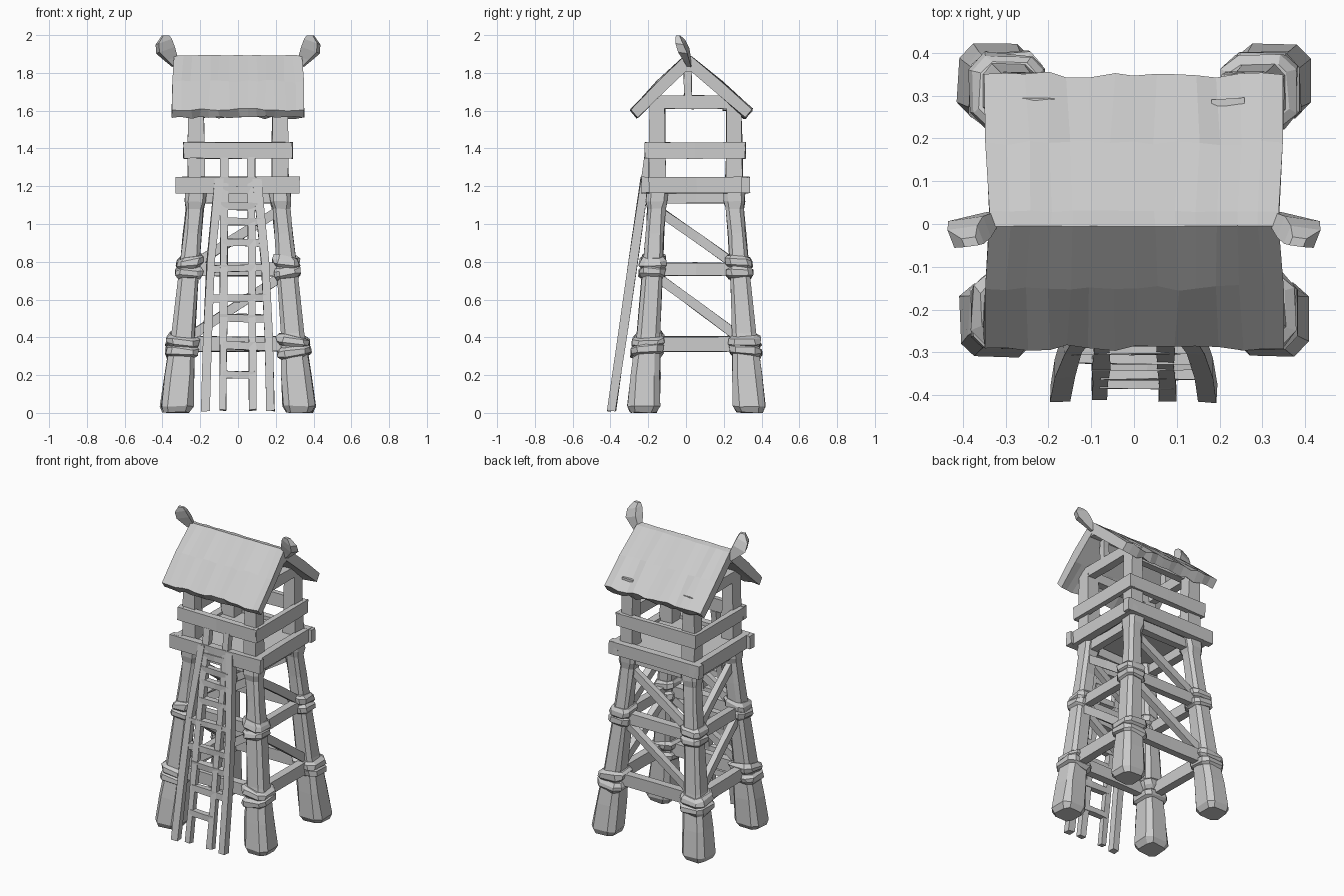
import bpy, bmesh, random
from mathutils import Vector as V

if "Cube" in bpy.data.objects:
    bpy.data.objects.remove(bpy.data.objects["Cube"])

random.seed(4)
SQUARE = [(-1, -1), (1, -1), (1, 1), (-1, 1)]
OCT = [(-1, -.62), (-.62, -1), (.62, -1), (1, -.62), (1, .62), (.62, 1), (-.62, 1), (-1, .62)]


def skin(name, rings):
    """Closed flat-shaded skin over a list of equal-length point rings."""
    bm = bmesh.new()
    rows = [[bm.verts.new(p) for p in r] for r in rings]
    n = len(rows[0])
    for a, b in zip(rows, rows[1:]):
        for i in range(n):
            j = (i + 1) % n
            bm.faces.new((a[i], a[j], b[j], b[i]))
    bm.faces.new(rows[0][::-1])
    bm.faces.new(rows[-1])
    bmesh.ops.recalc_face_normals(bm, faces=bm.faces)
    me = bpy.data.meshes.new(name)
    bm.to_mesh(me)
    bm.free()
    ob = bpy.data.objects.new(name, me)
    bpy.context.collection.objects.link(ob)
    return ob


def jit(a):
    return V([random.uniform(-a, a) for _ in range(3)])


def column(name, stations, profile, jitter=.004, tilt=(0, 0)):
    """Upright loft: stations are (x, y, z, half_size)."""
    rings = []
    for x, y, z, s in stations:
        rings.append([V((x + u * s, y + v * s, z + u * tilt[0] + v * tilt[1])) + jit(jitter)
                      for u, v in profile])
    return skin(name, rings)


def beam(name, a, b, w, h, jitter=.003, cuts=2):
    """Rough hewn timber from a to b; w is across, h is the height."""
    a, b = V(a), V(b)
    d = (b - a).normalized()
    side = d.cross(V((0, 0, 1)) if abs(d.z) < .9 else V((1, 0, 0))).normalized()
    up = side.cross(d)
    rings = []
    for i in range(cuts + 1):
        c = a.lerp(b, i / cuts)
        rings.append([c + side * u * w / 2 + up * v * h / 2 + jit(jitter) for u, v in SQUARE])
    return skin(name, rings)


def leg_at(sx, back, z):
    t = z / 1.16
    lo, hi = ((.33, .338), (.222, .254)) if back else ((.325, -.226), (.222, -.152))
    return (sx * (lo[0] + (hi[0] - lo[0]) * t), lo[1] + (hi[1] - lo[1]) * t, z)


CORNERS = [(sx, bk) for sx in (-1, 1) for bk in (0, 1)]

# Legs, rope bindings and upper posts
for sx, bk in CORNERS:
    tag = f"{'back' if bk else 'front'}_{'right' if sx > 0 else 'left'}"
    sizes = [(.003, .068), (.035, .085), (.2, .077), (.35, .067), (.42, .061),
             (.75, .053), (.95, .047), (1.08, .047), (1.12, .056), (1.175, .058)]
    column(tag + "_leg", [leg_at(sx, bk, z) + (s,) for z, s in sizes], OCT)
    for z, r in ((.355, .086), (.77, .07)):
        for dz in (-.028, .028):
            prof = [(-.03, .8), (-.014, 1), (.014, 1), (.03, .8)]
            column(f"{tag}_rope", [leg_at(sx, bk, z + dz + o) + (r * f,) for o, f in prof],
                   OCT, .006, (random.uniform(-.014, .014), random.uniform(-.014, .014)))
    x, y, _ = leg_at(sx, bk, 1.16)
    column(tag + "_post", [(x, y, z, s) for z, s in
                           ((1.17, .046), (1.4, .043), (1.665, .038))], SQUARE)

# Cross beams and diagonals on the four sides
SIDES = [("left", (-1, 0), (-1, 1)), ("right", (1, 0), (1, 1)),
         ("front", (1, 0), (-1, 0)), ("back", (1, 1), (-1, 1))]
for nm, p, q in SIDES:
    for z, h in ((.365, .08), (.76, .07), (1.14, .06)):
        beam(nm + "_cross_beam", leg_at(*p, z), leg_at(*q, z), .05, h)
    for z0, z1 in ((1.08, .77), (.74, .38)):
        beam(nm + "_diagonal", leg_at(*p, z0), leg_at(*q, z1), .04, .048)

# Platform floor and its edge beams
beam("platform_floor", (-.28, .05, 1.205), (.28, .05, 1.205), .5, .05)
for sx in (-1, 1):
    beam("platform_side_beam", (sx * .283, -.225, 1.205), (sx * .283, .338, 1.205), .05, .085)
    beam("guard_side_rail", (sx * .27, -.217, 1.39), (sx * .27, .312, 1.39), .035, .085)
    beam("gable_tie", (sx * .235, -.15, 1.645), (sx * .235, .22, 1.645), .05, .07)
    beam("king_post", (sx * .235, .01, 1.66), (sx * .235, .01, 1.84), .04, .04)
for y, yr in ((-.215, -.202), (.315, .297)):
    beam("platform_long_beam", (-.33, y, 1.207), (.325, y, 1.207), .045, .085)
    beam("guard_long_rail", (-.288, yr, 1.39), (.282, yr, 1.39), .035, .085)
for y in (-.14, .22):
    beam("wall_plate", (-.25, y, 1.63), (.25, y, 1.63), .05, .06)


# Ladder: two inner stiles, two leaning outer stiles, uneven rungs
def on_ladder(x, z):
    return V((x, -.396 + .145 * z, z))


for x in (-.08, .078):
    beam("ladder_inner_stile", on_ladder(x, .015), on_ladder(x * .9, 1.35), .038, .04, .003, 5)
for sx in (-1, 1):
    rings = []
    for x, z in [(.172, .01), (.162, .4), (.143, .8), (.1, 1.24)]:
        c = on_ladder(sx * x, z)
        rings.append([c + V((u * .022, v * .023, 0)) + jit(.003) for u, v in SQUARE])
    skin("ladder_outer_stile", rings)
for z, x0, x1 in ((.2, -.08, .09), (.35, -.08, .17), (.5, -.1, .16), (.61, -.15, .15),
                  (.77, -.15, .14), (.9, -.08, .12), (1.01, -.08, .12), (1.09, -.1, .1),
                  (1.18, -.08, .08)):
    beam("ladder_rung", on_ladder(x0, z + random.uniform(-.01, .01)), on_ladder(x1, z), .038, .04)

# Thatched roof with ragged eaves: (y, z, roughness, half length)
ROOF = [(.35, 1.605, .009, .35), (.19, 1.752, .006, .348), (.03, 1.886, .002, .338),
        (-.005, 1.893, .002, .338), (-.15, 1.755, .008, .348), (-.29, 1.605, .008, .35),
        (-.258, 1.562, .01, .35), (-.13, 1.685, 0, .345), (.012, 1.82, 0, .338),
        (.17, 1.685, 0, .345), (.312, 1.562, .01, .35)]
N = 14
rings = []
for i in range(N + 1):
    t = -1 + 2 * i / N
    rings.append([V((t * hx, y, z)) + jit(r) * (1 if 0 < i < N else .3) for y, z, r, hx in ROOF])
skin("thatched_roof", rings)

# Ridge pole and carved horn finials
beam("ridge_pole", (-.335, .012, 1.83), (.335, .012, 1.83), .045, .05)
for sx in (-1, 1):
    st = [(.325, .018, 1.84, .024), (.354, .005, 1.875, .034), (.384, -.012, 1.92, .05),
          (.393, -.03, 1.965, .043), (.383, -.042, 1.998, .02)]
    rings = []
    for x, y, z, s in st:
        rings.append([V((sx * (x + u * s), y + v * s * .6, z - u * s * .35 * (z < 1.98)))
                      for u, v in OCT[::2] ])
    skin("ridge_horn", rings)
